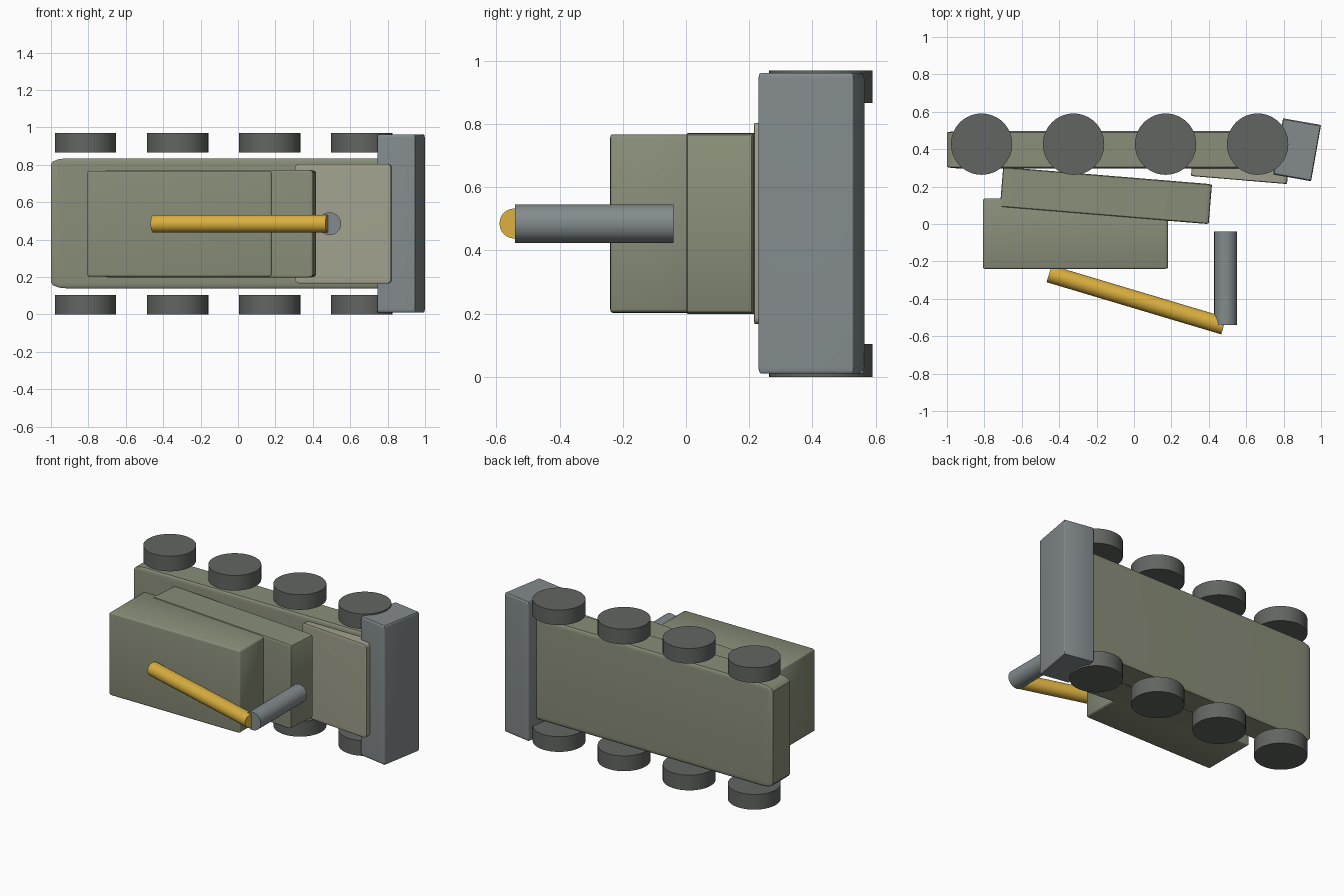
import bpy, bmesh
from math import radians
from mathutils import Matrix, Vector

if "Cube" in bpy.data.objects:
    bpy.data.objects.remove(bpy.data.objects["Cube"])

MID = 0.485  # plane of symmetry in z


def material(name, rgb):
    m = bpy.data.materials.new(name)
    m.diffuse_color = (*rgb, 1)
    m.use_nodes = True
    m.node_tree.nodes["Principled BSDF"].inputs["Base Color"].default_value = m.diffuse_color
    return m


OLIVE = material("olive", (0.25, 0.27, 0.19))
PALE = material("pale_olive", (0.36, 0.36, 0.27))
STEEL = material("steel", (0.23, 0.26, 0.27))
RUBBER = material("rubber", (0.12, 0.13, 0.12))
YELLOW = material("yellow", (0.70, 0.43, 0.05))


def finish(name, bm, mat):
    mesh = bpy.data.meshes.new(name)
    bm.to_mesh(mesh)
    bm.free()
    mesh.materials.append(mat)
    ob = bpy.data.objects.new(name, mesh)
    bpy.context.collection.objects.link(ob)
    bpy.ops.object.select_all(action='DESELECT')
    ob.select_set(True)
    bpy.context.view_layer.objects.active = ob
    bpy.ops.object.shade_smooth_by_angle(angle=radians(35))
    return ob


def box(name, loc, size, mat, tilt=0, bevel=0.025):
    """Rounded box; the bevel is a fraction of each side length."""
    bm = bmesh.new()
    bmesh.ops.create_cube(bm, size=1)
    bmesh.ops.bevel(bm, geom=bm.edges[:], offset=bevel, segments=3,
                    profile=0.5, affect='EDGES')
    bmesh.ops.scale(bm, vec=size, verts=bm.verts)
    ob = finish(name, bm, mat)
    ob.location = loc
    ob.rotation_euler.z = radians(tilt)
    return ob


def rod(name, a, b, radius, mat, sides=48):
    """Cylinder between two points."""
    a, b = Vector(a), Vector(b)
    axis = b - a
    bm = bmesh.new()
    turn = axis.to_track_quat('Z', 'Y').to_matrix().to_4x4()
    bmesh.ops.create_cone(bm, cap_ends=True, segments=sides, radius1=radius,
                          radius2=radius, depth=axis.length, matrix=turn)
    ob = finish(name, bm, mat)
    ob.location = (a + b) / 2
    return ob


# Hull and sloped front plate
box("hull", (-0.08, 0.397, 0.487), (1.84, 0.20, 0.695), OLIVE, bevel=0.045)
box("front_plate", (0.565, 0.275, MID), (0.515, 0.08, 0.637), PALE, -4.8, 0.035)

# Stacked body blocks
box("tilted_body", (-0.15, 0.152, MID), (1.12, 0.214, 0.573), OLIVE, -4.7, 0.022)
box("upper_body", (-0.313, -0.052, MID), (0.99, 0.376, 0.565), OLIVE, 0, 0.02)

# Dozer blade
box("blade", (0.872, 0.397, 0.486), (0.206, 0.305, 0.95), STEEL, -10, 0.02)

# Boom arm and the grey arm section at its end
rod("boom", (-0.454, -0.266, 0.485), (0.48, -0.545, 0.485), 0.047, YELLOW)
rod("stick", (0.49, -0.541, 0.485), (0.49, -0.039, 0.485), 0.061, STEEL)

# Four wheels on each side
for side, (z0, z1) in {"lower": (0, 0.104), "upper": (0.867, 0.97)}.items():
    for i in range(4):
        x = -0.815 + 0.492 * i
        rod(f"wheel_{side}_{i + 1}", (x, 0.427, z0), (x, 0.427, z1), 0.164, RUBBER)
